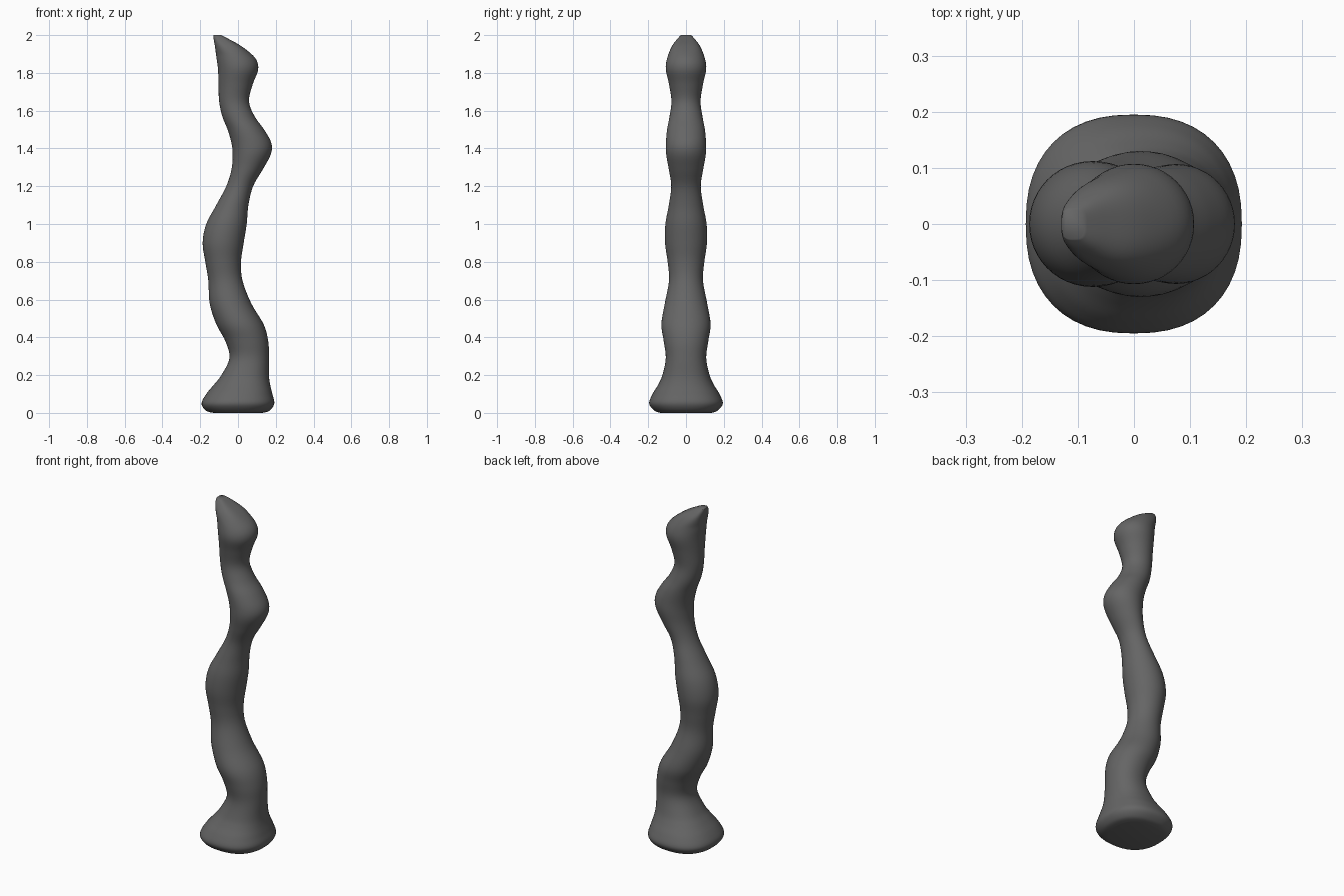
import bpy, bmesh, math

# Profile stations: height, left x, right x, half depth in y
STATIONS = [
    (0.00, -0.13, 0.13, 0.135), (0.012, -0.17, 0.168, 0.168),
    (0.05, -0.193, 0.192, 0.195), (0.10, -0.168, 0.182, 0.177),
    (0.15, -0.127, 0.17, 0.147), (0.20, -0.088, 0.164, 0.125),
    (0.29, -0.045, 0.164, 0.107), (0.38, -0.067, 0.16, 0.118),
    (0.47, -0.115, 0.135, 0.13), (0.58, -0.15, 0.07, 0.112),
    (0.70, -0.157, 0.024, 0.09), (0.80, -0.173, 0.016, 0.097),
    (0.90, -0.187, 0.03, 0.111), (1.00, -0.168, 0.046, 0.109),
    (1.10, -0.115, 0.055, 0.091), (1.20, -0.062, 0.08, 0.078),
    (1.29, -0.034, 0.132, 0.091), (1.37, -0.028, 0.174, 0.105),
    (1.43, -0.035, 0.176, 0.106), (1.50, -0.055, 0.138, 0.1),
    (1.57, -0.083, 0.088, 0.087),
    (1.65, -0.10, 0.058, 0.077), (1.74, -0.103, 0.078, 0.09),
    (1.82, -0.106, 0.107, 0.107), (1.88, -0.114, 0.09, 0.099),
    (1.94, -0.122, 0.02, 0.075), (1.98, -0.129, -0.05, 0.046),
    (2.00, -0.129, -0.088, 0.027),
]
SIDES, STEPS = 48, 5


def catmull(a, b, c, d, t):
    return tuple(0.5 * (2 * q + (r - p) * t + (2 * p - 5 * q + 4 * r - s) * t * t
                        + (3 * q - p - 3 * r + s) * t ** 3)
                 for p, q, r, s in zip(a, b, c, d))


def signed_pow(v, e):
    return math.copysign(abs(v) ** e, v)


# Smoothly interpolated sections
sections = []
last = len(STATIONS) - 1
for i in range(last):
    a, b = STATIONS[max(i - 1, 0)], STATIONS[i]
    c, d = STATIONS[i + 1], STATIONS[min(i + 2, last)]
    sections += [catmull(a, b, c, d, k / STEPS) for k in range(STEPS)]
sections.append(STATIONS[last])

# Wavy stem lofted through the sections, squarer at the foot and the tip
bm = bmesh.new()
rings = []
for z, left, right, depth in sections:
    n = 2 + 0.4 * max(0, 1 - z / 0.5) + 1.2 * max(0, (z - 1.9) / 0.1)
    ring = []
    for k in range(SIDES):
        ang = 2 * math.pi * k / SIDES
        x = (left + right) / 2 + (right - left) / 2 * signed_pow(math.cos(ang), 2 / n)
        y = depth * signed_pow(math.sin(ang), 2 / n)
        ring.append(bm.verts.new((x, y, z)))
    rings.append(ring)
for low, high in zip(rings, rings[1:]):
    for k in range(SIDES):
        j = (k + 1) % SIDES
        bm.faces.new((low[k], low[j], high[j], high[k]))
bm.faces.new(rings[0][::-1])
bm.faces.new(rings[-1])
mesh = bpy.data.meshes.new("wavy_stem")
bm.to_mesh(mesh)
bm.free()
stem = bpy.data.objects.new("wavy_stem", mesh)
bpy.context.collection.objects.link(stem)
for poly in mesh.polygons:
    poly.use_smooth = True

# Dark grey finish
dark = bpy.data.materials.new("dark_grey")
dark.diffuse_color = (0.13, 0.13, 0.13, 1)
mesh.materials.append(dark)
